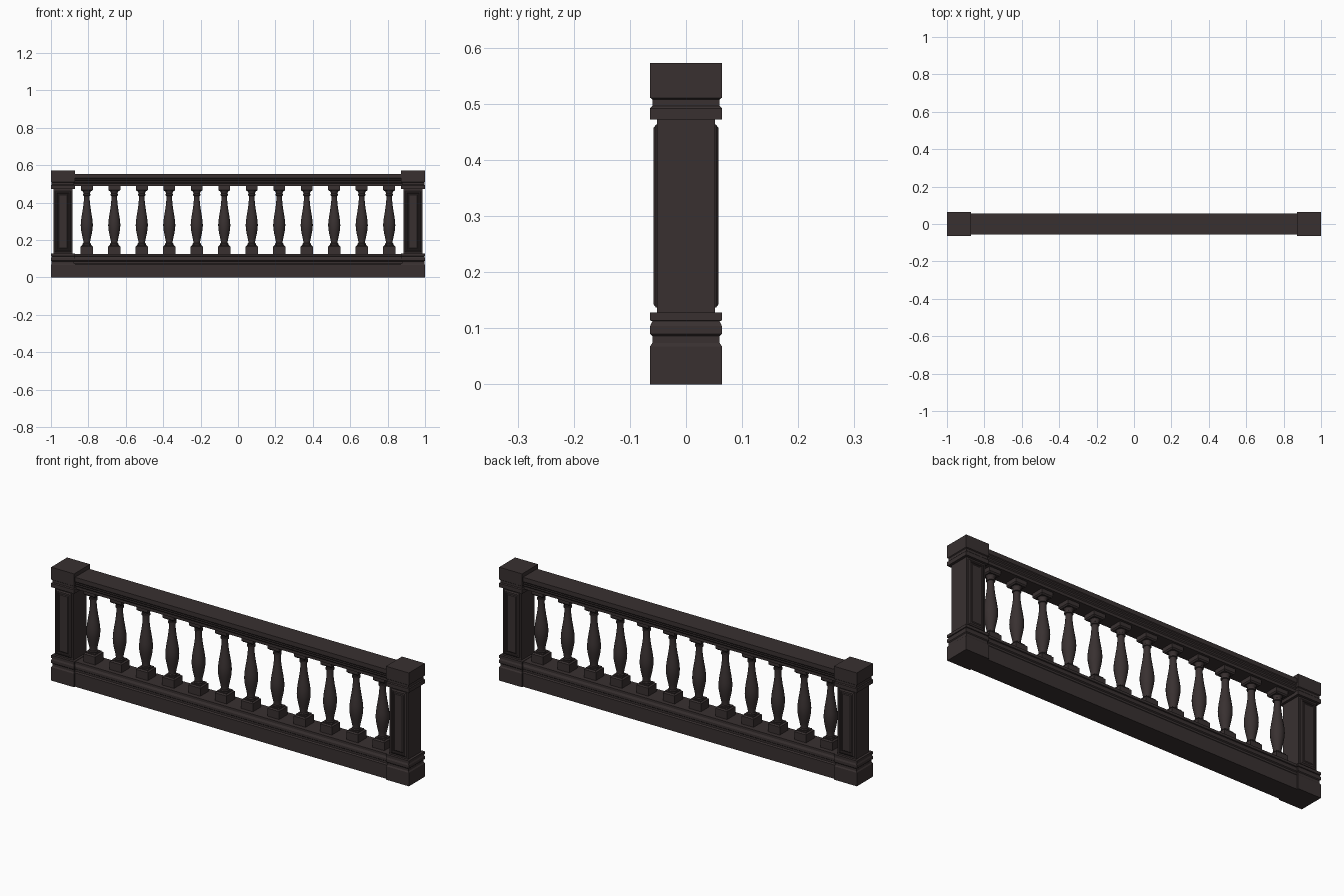
import bpy, bmesh, math

if "Cube" in bpy.data.objects:
    bpy.data.objects.remove(bpy.data.objects["Cube"])

stone = bpy.data.materials.new("dark brown")
stone.diffuse_color = (0.040, 0.030, 0.030, 1)
stone.use_nodes = True
stone.node_tree.nodes["Principled BSDF"].inputs["Base Color"].default_value = stone.diffuse_color


def finish(name, bm):
    bmesh.ops.recalc_face_normals(bm, faces=bm.faces)
    me = bpy.data.meshes.new(name)
    bm.to_mesh(me)
    bm.free()
    me.materials.append(stone)
    ob = bpy.data.objects.new(name, me)
    bpy.context.collection.objects.link(ob)
    return ob


def loft(bm, rings):
    """Skin a list of equal-length point rings and cap both ends."""
    vs = [[bm.verts.new(p) for p in r] for r in rings]
    n = len(vs[0])
    for a, b in zip(vs, vs[1:]):
        for i in range(n):
            bm.faces.new((a[i], a[(i + 1) % n], b[(i + 1) % n], b[i]))
    bm.faces.new(vs[0])
    bm.faces.new(vs[-1])


def rect(cx, hx, hy, z):
    return [(cx - hx, -hy, z), (cx + hx, -hy, z), (cx + hx, hy, z), (cx - hx, hy, z)]


# square post profile: (half width, height)
POST = [(.064, 0), (.064, .068), (.060, .074), (.060, .086), (.064, .090), (.064, .104),
        (.060, .113), (.064, .114), (.064, .128), (.0515, .128), (.0515, .472),
        (.064, .472), (.064, .492), (.060, .496), (.060, .508), (.064, .511), (.064, .573)]
# moulded panel: (inset from edge, depth in y)
PANEL = [(0, .050), (0, .0535), (.006, .058), (.011, .058), (.013, .054), (.017, .054), (.021, .057)]

for side, cx in (("left", -.936), ("right", .936)):
    bm = bmesh.new()
    loft(bm, [rect(cx, h, h, z) for h, z in POST])
    finish(side + "_post", bm)
    # raised panels on front and back
    bm = bmesh.new()
    for s in (-1, 1):
        loft(bm, [[(cx - .043 + i, s * y, .137 + i), (cx + .043 - i, s * y, .137 + i),
                   (cx + .043 - i, s * y, .463 - i), (cx - .043 + i, s * y, .463 - i)]
                  for i, y in PANEL])
    finish(side + "_post_panels", bm)


# moulded rails: (half depth, height)
def rail(name, prof):
    bm = bmesh.new()
    pts = prof + [(-y, z) for y, z in reversed(prof)]
    loft(bm, [[(x, y, z) for y, z in pts] for x in (-.89, .89)])
    finish(name, bm)


rail("bottom_rail", [(.056, 0), (.056, .070), (.051, .076), (.051, .086), (.056, .090),
                     (.056, .102), (.051, .112), (.055, .114), (.055, .126)])
rail("top_rail", [(.044, .488), (.044, .502), (.048, .507), (.048, .515), (.053, .520),
                  (.053, .527), (.056, .531), (.056, .553)])

# turned balusters: (radius, height)
VASE = [(.022, .174), (.022, .180), (.018, .184), (.0185, .195), (.022, .212), (.027, .235),
        (.031, .258), (.0325, .280), (.031, .302), (.027, .330), (.022, .360), (.018, .388),
        (.0155, .415), (.0155, .436), (.020, .438), (.020, .446), (.017, .448), (.019, .456),
        (.026, .467)]
N = 16
for k in range(12):
    cx = -.8085 + k * .147
    bm = bmesh.new()
    loft(bm, [rect(cx, h, h, z) for h, z in
              ((.033, .124), (.033, .166), (.026, .171), (.026, .175))])
    loft(bm, [rect(cx, h, h, z) for h, z in
              ((.027, .462), (.032, .468), (.032, .490))])
    loft(bm, [[(cx + r * math.cos(2 * math.pi * i / N), r * math.sin(2 * math.pi * i / N), z)
               for i in range(N)] for r, z in VASE])
    ob = finish("baluster_%02d" % (k + 1), bm)
    bpy.ops.object.select_all(action='DESELECT')
    ob.select_set(True)
    bpy.context.view_layer.objects.active = ob
    bpy.ops.object.shade_smooth_by_angle(angle=math.radians(30))
